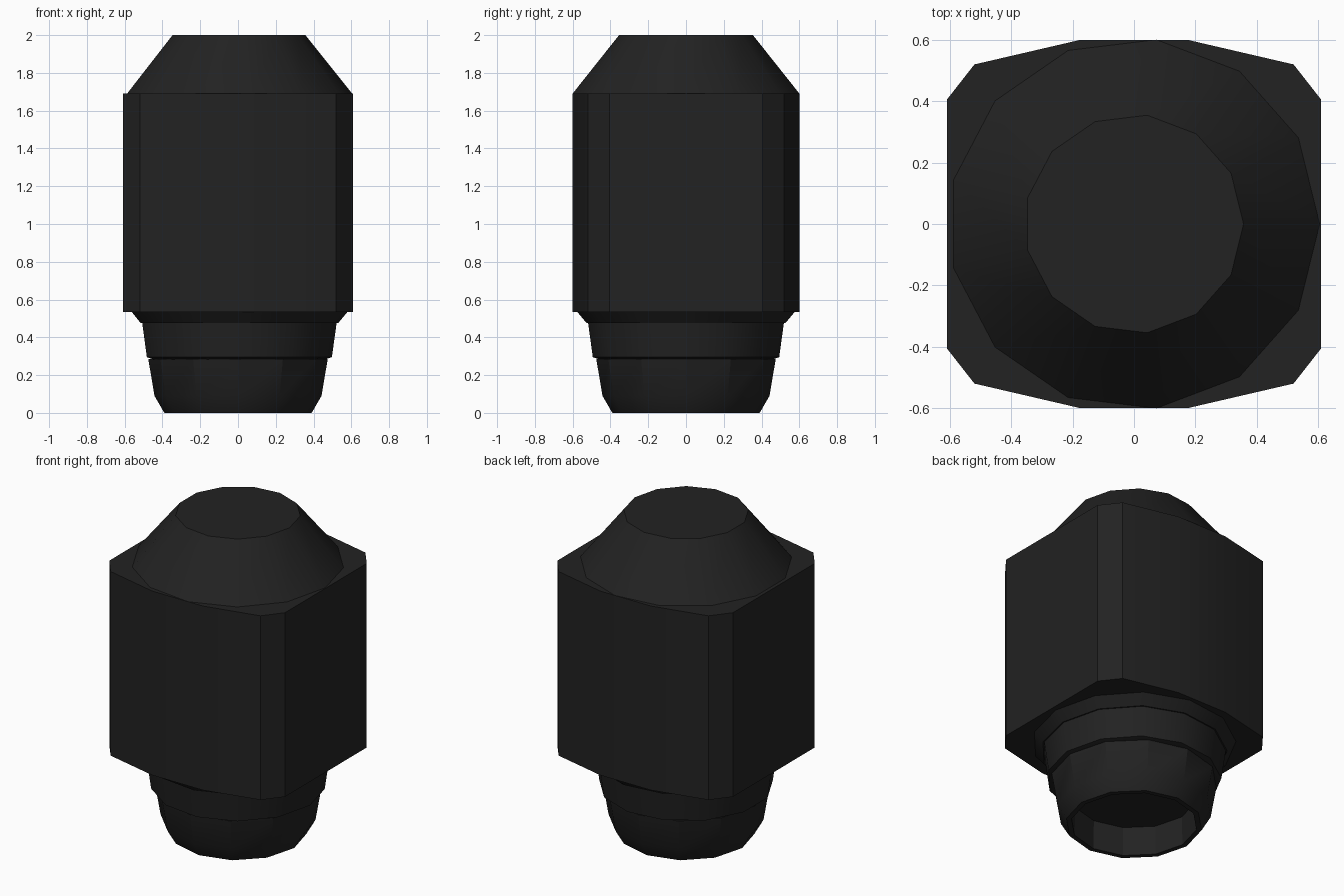
import bpy
import bmesh
import math

cube = bpy.data.objects.get("Cube")
if cube:
    bpy.data.objects.remove(cube, do_unlink=True)

# One dark plastic for the whole model
colour = (0.016, 0.016, 0.016, 1.0)
plastic = bpy.data.materials.new("black_plastic")
plastic.use_nodes = True
plastic.diffuse_color = colour
plastic.node_tree.nodes["Principled BSDF"].inputs["Base Color"].default_value = colour


def finish(name, bm, angle):
    bmesh.ops.recalc_face_normals(bm, faces=bm.faces)
    mesh = bpy.data.meshes.new(name)
    bm.to_mesh(mesh)
    bm.free()
    mesh.materials.append(plastic)
    obj = bpy.data.objects.new(name, mesh)
    bpy.context.collection.objects.link(obj)
    bpy.ops.object.select_all(action='DESELECT')
    obj.select_set(True)
    bpy.context.view_layer.objects.active = obj
    bpy.ops.object.shade_smooth_by_angle(angle=math.radians(angle))
    return obj


def turned(name, profile, sides, angle):
    """Turn a (radius, height) profile about z and cap both ends."""
    bm = bmesh.new()
    rings = []
    for r, z in profile:
        turns = [math.tau * i / sides for i in range(sides)]
        rings.append([bm.verts.new((r * math.cos(a), r * math.sin(a), z)) for a in turns])
    for low, high in zip(rings, rings[1:]):
        for i in range(sides):
            j = (i + 1) % sides
            bm.faces.new((low[i], low[j], high[j], high[i]))
    bm.faces.new(rings[0])
    bm.faces.new(rings[-1])
    return finish(name, bm, angle)


# Block body: one quarter of the outline, mirrored to the other three
quarter = [(0.61, 0.405), (0.52, 0.52), (0.175, 0.60)]
half = quarter + [(-x, y) for x, y in reversed(quarter)]
outline = half + [(-x, -y) for x, y in half]
bm = bmesh.new()
base = bm.faces.new([bm.verts.new((x, y, 0.535)) for x, y in outline])
top = bmesh.ops.extrude_face_region(bm, geom=[base])["geom"]
bmesh.ops.translate(bm, vec=(0, 0, 1.155),
                    verts=[v for v in top if isinstance(v, bmesh.types.BMVert)])
if not base.is_valid or len(bm.faces) < len(outline) + 2:
    bm.faces.new([v for v in bm.verts if v.co.z < 1][:len(outline)])
finish("block_body", bm, 30)

# Sloping cap on top
turned("top_cone", [(0.605, 1.69), (0.357, 2.0)], 13, 35)

# Stepped collar under the body
turned("upper_collar", [(0.53, 0.475), (0.58, 0.535)], 13, 35)
turned("lower_collar", [(0.45, 0.28), (0.497, 0.295), (0.522, 0.475)], 13, 35)

# Foot with a recess in its underside
turned("hollow_foot", [(0.355, 0.18), (0.36, 0.0), (0.39, 0.0),
                       (0.442, 0.09), (0.475, 0.285)], 12, 29)
